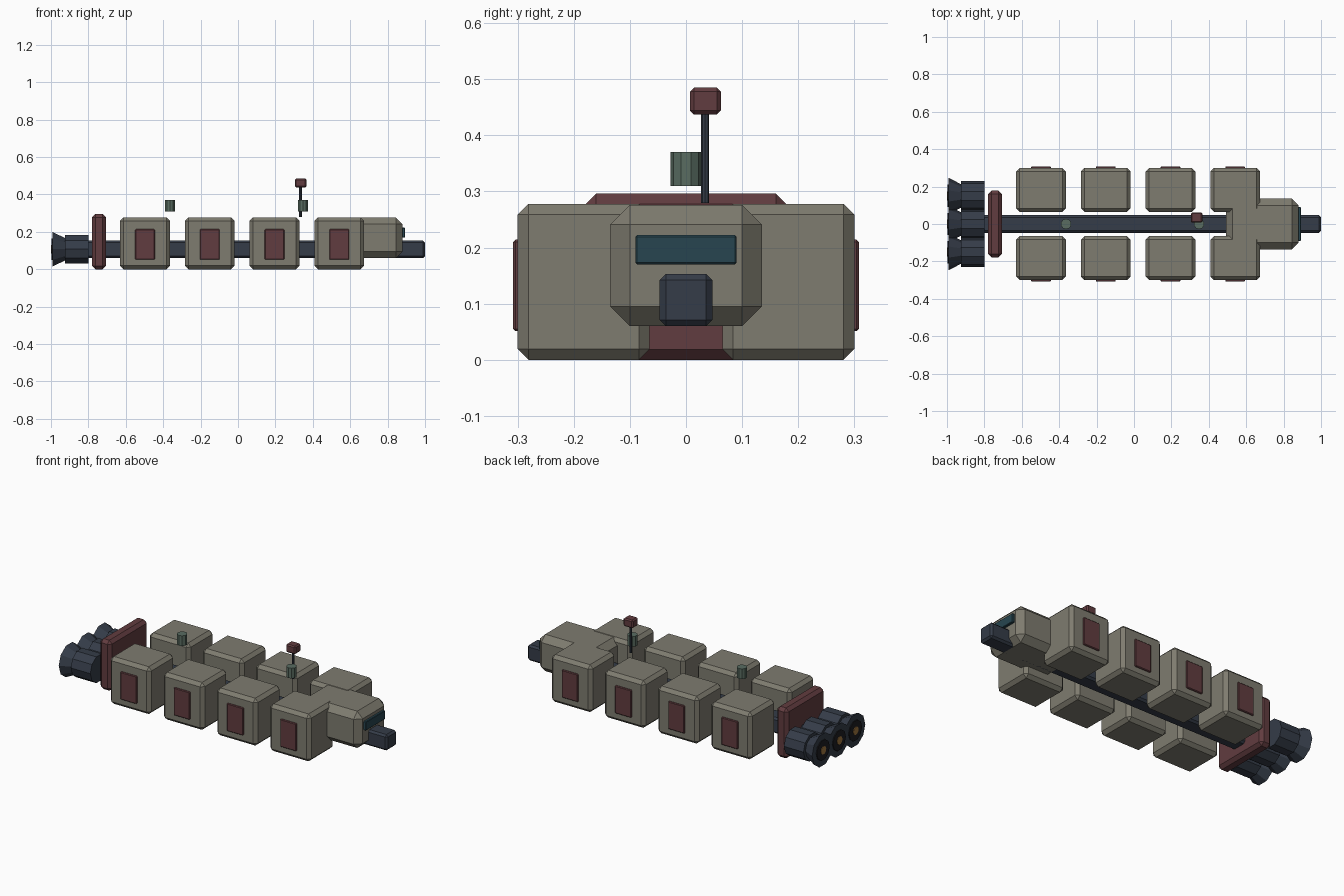
import bpy, math

if "Cube" in bpy.data.objects:
    bpy.data.objects.remove(bpy.data.objects["Cube"])


def material(name, rgb):
    m = bpy.data.materials.new(name)
    m.diffuse_color = (*rgb, 1)
    m.use_nodes = True
    m.node_tree.nodes["Principled BSDF"].inputs["Base Color"].default_value = m.diffuse_color
    return m


HULL = material("hull_grey", (0.21, 0.20, 0.16))
RED = material("dull_red", (0.12, 0.045, 0.05))
STEEL = material("dark_steel", (0.035, 0.045, 0.065))
GLASS = material("window_glass", (0.02, 0.06, 0.08))
GREEN = material("sensor_green", (0.10, 0.15, 0.12))
BLACK = material("nozzle_black", (0.012, 0.012, 0.015))
GLOW = material("thruster_core", (0.35, 0.18, 0.05))


def finish(name, mat):
    o = bpy.context.object
    o.name = name
    o.data.materials.append(mat)
    return o


def box(name, x, y, z, mat, bevel):
    """Chamfered box from (min, max) ranges."""
    bpy.ops.mesh.primitive_cube_add(size=1, location=[sum(r) / 2 for r in (x, y, z)])
    o = finish(name, mat)
    o.scale = [r[1] - r[0] for r in (x, y, z)]
    bpy.ops.object.transform_apply(location=False, rotation=False, scale=True)
    b = o.modifiers.new("chamfer", "BEVEL")
    b.width, b.segments = bevel, 1
    return o


def tube(name, x, y, z, r1, r2, mat, sides=10):
    """Cone or cylinder lying along x, r1 at the low x end."""
    bpy.ops.mesh.primitive_cone_add(vertices=sides, radius1=r1, radius2=r2,
                                    depth=x[1] - x[0],
                                    location=(sum(x) / 2, y, z),
                                    rotation=(0, math.pi / 2, 0))
    return finish(name, mat)


def post(name, x, y, z, r, mat, sides):
    """Upright cylinder."""
    bpy.ops.mesh.primitive_cylinder_add(vertices=sides, radius=r, depth=z[1] - z[0],
                                        location=(x, y, sum(z) / 2))
    return finish(name, mat)


# Central spine and rear shield
box("spine", (-0.82, 1.0), (-0.047, 0.047), (0.06, 0.153), STEEL, 0.011)
box("rear_shield", (-0.78, -0.706), (-0.178, 0.178), (0, 0.296), RED, 0.018)

# Cargo containers with doors, in two rows
for i in range(4):
    cx = -0.497 + i * 0.346
    for side, s in (("left", 1), ("right", -1)):
        box(f"container_{side}_{i + 1}", (cx - 0.133, cx + 0.133),
            sorted((s * 0.065, s * 0.30)), (0, 0.278), HULL, 0.019)
        box(f"door_{side}_{i + 1}", (cx - 0.053, cx + 0.053),
            sorted((s * 0.293, s * 0.308)), (0.051, 0.214), RED, 0.004)

# Bridge and window
box("bridge", (0.492, 0.88), (-0.135, 0.135), (0.06, 0.276), HULL, 0.035)
box("bridge_window", (0.876, 0.894), (-0.09, 0.09), (0.17, 0.222), GLASS, 0.003)

# Three engines
for i in (-1, 0, 1):
    y, z = i * 0.15, 0.107
    tube(f"engine_body_{i + 2}", (-0.925, -0.798), y, z, 0.081, 0.081, STEEL)
    tube(f"engine_nozzle_{i + 2}", (-0.992, -0.915), y, z, 0.097, 0.058, STEEL)
    tube(f"nozzle_throat_{i + 2}", (-0.997, -0.98), y, z, 0.06, 0.06, BLACK)
    tube(f"thruster_core_{i + 2}", (-1.0, -0.98), y, z, 0.024, 0.024, GLOW)

# Hovering sensor drums
for n, x in (("rear", -0.363), ("front", 0.348)):
    post(f"sensor_drum_{n}", x, 0, (0.31, 0.37), 0.028, GREEN, 10)

# Mast and its head
post("mast", 0.334, 0.034, (0.279, 0.442), 0.007, STEEL, 8)
box("mast_head", (0.304, 0.366), (0.007, 0.062), (0.437, 0.485), RED, 0.007)
